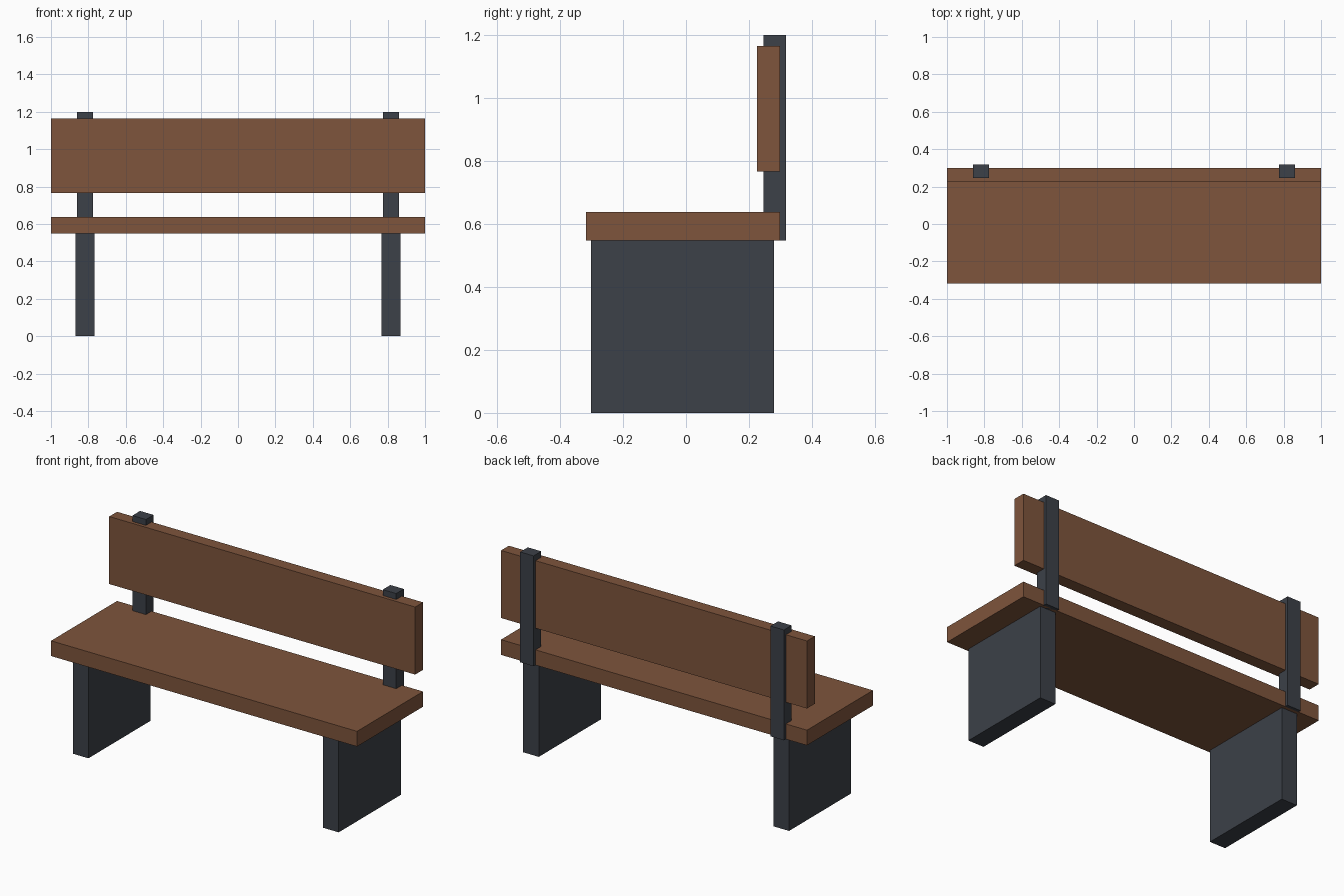
import bpy

if "Cube" in bpy.data.objects:
    bpy.data.objects.remove(bpy.data.objects["Cube"])


def material(name, color):
    m = bpy.data.materials.new(name)
    m.diffuse_color = color
    m.use_nodes = True
    m.node_tree.nodes["Principled BSDF"].inputs["Base Color"].default_value = m.diffuse_color
    return m


wood = material("wood", (0.21, 0.09, 0.045, 1))
metal = material("dark_metal", (0.045, 0.052, 0.065, 1))


def box(name, x, y, z, mat):
    """Box from (min, max) ranges on each axis."""
    ranges = (x, y, z)
    bpy.ops.mesh.primitive_cube_add(size=1, location=[(a + b) / 2 for a, b in ranges])
    ob = bpy.context.object
    ob.name = name
    ob.scale = [b - a for a, b in ranges]
    bpy.ops.object.transform_apply(location=False, rotation=False, scale=True)
    ob.data.materials.append(mat)
    return ob


# Seat plank and backrest board
box("seat", (-1, 1), (-0.317, 0.299), (0.548, 0.638), wood)
box("backrest", (-1, 1), (0.226, 0.299), (0.766, 1.165), wood)

# Slab legs and backrest posts on both sides
for side, cx in (("left", -0.818), ("right", 0.818)):
    box(side + "_leg", (cx - 0.051, cx + 0.051), (-0.301, 0.279), (0, 0.548), metal)
    box(side + "_post", (cx - 0.044, cx + 0.044), (0.246, 0.317), (0.548, 1.2), metal)
